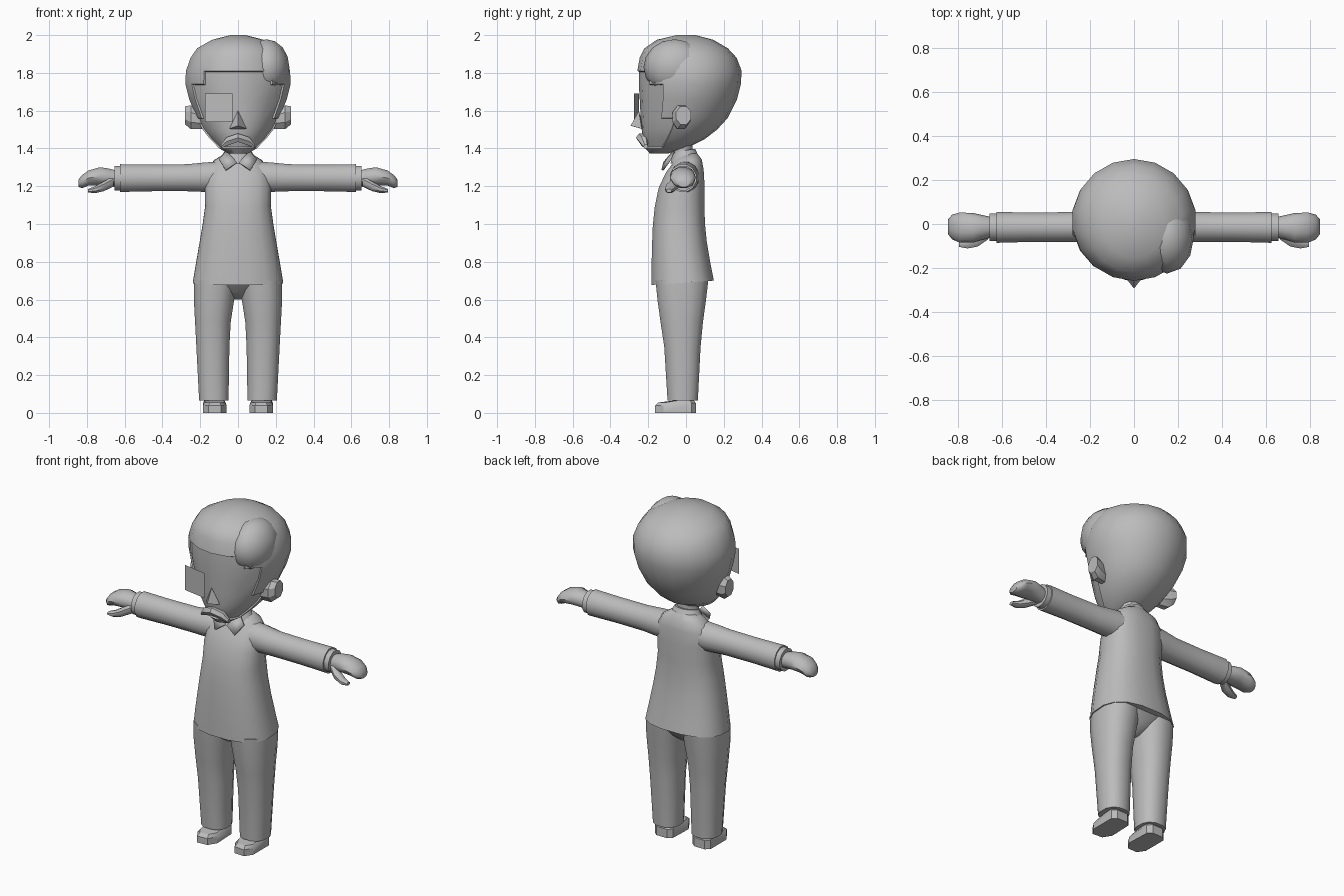
import bpy, bmesh, math
from mathutils import Vector

if "Cube" in bpy.data.objects:
    bpy.data.objects.remove(bpy.data.objects["Cube"])

grey = bpy.data.materials.new("plain_grey")
grey.diffuse_color = (0.5, 0.5, 0.5, 1)
grey.use_nodes = True
grey.node_tree.nodes["Principled BSDF"].inputs["Base Color"].default_value = grey.diffuse_color


def finish(name, bm, angle=45):
    bmesh.ops.recalc_face_normals(bm, faces=bm.faces)
    me = bpy.data.meshes.new(name)
    bm.to_mesh(me)
    bm.free()
    me.materials.append(grey)
    ob = bpy.data.objects.new(name, me)
    bpy.context.collection.objects.link(ob)
    bpy.ops.object.select_all(action='DESELECT')
    ob.select_set(True)
    bpy.context.view_layer.objects.active = ob
    bpy.ops.object.shade_smooth_by_angle(angle=math.radians(angle))
    return ob


def loft(rings, n=12, power=2.0, axis='Z', side=1, tilt=0.0):
    """Skin of oval rings. Z rings: (z, x centre, half width, y front, y back).
    X rings: (x, z centre, half height, y front, y back)."""
    bm = bmesh.new()
    loops = []
    for t, c, r, yf, yb in rings:
        loop = []
        for i in range(n):
            a = 2 * math.pi * (i + 0.5) / n
            ca, sa = math.cos(a), math.sin(a)
            u = c + r * math.copysign(abs(ca) ** (2 / power), ca)
            v = (yf + yb) / 2 + (yb - yf) / 2 * math.copysign(abs(sa) ** (2 / power), sa)
            co = (side * u, v, t + tilt * v) if axis == 'Z' else (side * t, v, u)
            loop.append(bm.verts.new(co))
        loops.append(loop)
    for a, b in zip(loops, loops[1:]):
        for i in range(n):
            j = (i + 1) % n
            bm.faces.new((a[i], a[j], b[j], b[i]))
    bm.faces.new(loops[0])
    bm.faces.new(loops[-1])
    return bm


def plate(name, points, thick):
    """Thin sheet with a solidify modifier."""
    bm = bmesh.new()
    bm.faces.new([bm.verts.new(p) for p in points])
    ob = finish(name, bm)
    if thick:
        mod = ob.modifiers.new("thickness", 'SOLIDIFY')
        mod.thickness = thick
        mod.offset = 0
    return ob


# Head, with the face set slightly back inside the hair edge
bm = loft([(1.372, 0, .05, -.19, -.10), (1.40, 0, .10, -.215, 0), (1.45, 0, .15, -.235, .10),
           (1.50, 0, .19, -.243, .165), (1.56, 0, .222, -.248, .22), (1.66, 0, .262, -.253, .27),
           (1.74, 0, .283, -.258, .29), (1.81, 0, .28, -.258, .295), (1.88, 0, .255, -.245, .268),
           (1.93, 0, .22, -.22, .222), (1.975, 0, .14, -.155, .145), (2.0, 0, .04, -.05, .05)], n=18)
face = []
for f in bm.faces:
    c = f.calc_center_median()
    if c.z < 1.83 and c.y < -.10 and abs(c.x) < .21 and c.z > 1.4:
        face.append(f)
bmesh.ops.recalc_face_normals(bm, faces=bm.faces)
bmesh.ops.inset_region(bm, faces=face, thickness=.004, depth=-.008, use_even_offset=True)
finish("head", bm)

# Swept hair lock beside the parting
bm = bmesh.new()
bmesh.ops.create_uvsphere(bm, u_segments=12, v_segments=8, radius=1)
for v in bm.verts:
    v.co = Vector((.15 + .122 * v.co.x, -.06 + .165 * v.co.y, 1.83 + .148 * v.co.z))
finish("hair_lock", bm)

# Nose: wedge pointing forward
bm = bmesh.new()
top, tip = bm.verts.new((0, -.25, 1.60)), bm.verts.new((0, -.293, 1.52))
left, right = bm.verts.new((-.045, -.235, 1.505)), bm.verts.new((.045, -.235, 1.505))
back = bm.verts.new((0, -.22, 1.50))
for tri in ((top, left, tip), (top, tip, right), (left, back, tip), (tip, back, right),
            (top, back, left), (top, right, back)):
    bm.faces.new(tri)
finish("nose", bm, 30)

# Moustache: arched bar drooping at both ends
finish("moustache", loft([(x, z, r, -.225 - d, -.20) for x, z, r, d in
       ((-.09, 1.41, .012, .0), (-.06, 1.437, .026, .022), (0, 1.457, .026, .04),
        (.06, 1.437, .026, .022), (.09, 1.41, .012, .0))], n=6, axis='X'), 30)

# Square lens over one eye
plate("eye_lens", [(-.175, -.25, 1.54), (-.03, -.275, 1.54), (-.03, -.275, 1.69), (-.175, -.25, 1.69)], 0)

# Neck and collar band
finish("neck", loft([(1.30, 0, .07, -.075, .035), (1.44, 0, .065, -.07, .035)]))
finish("collar", loft([(1.335, 0, .105, -.085, .075), (1.39, 0, .07, -.07, .05)], tilt=.18))

# Jacket with a flared hem that rises to the back
finish("jacket", loft([(.69, 0, .243, -.185, .15), (.78, 0, .228, -.185, .132), (.90, 0, .207, -.182, .112),
                       (1.0, 0, .19, -.178, .102), (1.1, 0, .176, -.168, .10), (1.2, 0, .178, -.147, .10),
                       (1.28, 0, .17, -.108, .095), (1.335, 0, .13, -.065, .085),
                       (1.37, 0, .075, -.05, .06)], n=16, power=2.5, tilt=.07))

# Seat of the trousers joining the legs
finish("trouser_seat", loft([(.60, 0, .03, -.06, .03), (.64, 0, .10, -.12, .08),
                             (.70, 0, .225, -.165, .12)], n=12, power=2.4))

for s, word in ((-1, "right"), (1, "left")):
    # Legs
    finish(word + "_leg", loft([(.065, .128, .08, -.10, .065), (.35, .133, .09, -.118, .08),
                                (.48, .133, .097, -.138, .093), (.60, .127, .11, -.155, .11),
                                (.70, .12, .115, -.165, .122)], n=12, power=2.4, side=s))
    # Shoes: flat sole, low toe, taller heel
    outline = [(-.06, .03), (-.065, -.11), (-.035, -.16), (.03, -.165), (.06, -.12), (.06, .03), (.035, .052), (-.035, .052)]
    bm = bmesh.new()
    layers = []
    for k, inset in ((0, 1), (.7, 1), (1, .82)):
        layers.append([bm.verts.new((s * (.125 + x * inset), -.056 + (y + .056) * inset,
                       k * (.055 if y < -.1 else .075))) for x, y in outline])
    for a, b in zip(layers, layers[1:]):
        for i in range(8):
            j = (i + 1) % 8
            bm.faces.new((a[i], a[j], b[j], b[i]))
    bm.faces.new(layers[0])
    bm.faces.new(layers[-1])
    finish(word + "_shoe", bm, 30)

    # Sleeve and shirt cuff
    finish(word + "_sleeve", loft([(.08, 1.25, .085, -.085, .075), (.17, 1.248, .081, -.085, .07),
                                   (.27, 1.245, .074, -.083, .057), (.45, 1.244, .073, -.083, .054),
                                   (.625, 1.243, .076, -.088, .057)], n=12, axis='X', side=s))
    finish(word + "_cuff", loft([(.60, 1.243, .067, -.08, .05), (.655, 1.243, .067, -.08, .05)],
                                n=12, axis='X', side=s))
    # Mitten hand and thumb
    finish(word + "_hand", loft([(.64, 1.24, .045, -.06, .03), (.685, 1.248, .048, -.07, .04),
                                 (.73, 1.253, .05, -.085, .05), (.79, 1.244, .042, -.085, .052),
                                 (.825, 1.225, .037, -.07, .043), (.845, 1.215, .02, -.045, .02)],
                                n=10, axis='X', side=s))
    finish(word + "_thumb", loft([(.66, 1.225, .03, -.07, -.02), (.71, 1.2, .028, -.105, -.04),
                                  (.755, 1.182, .02, -.113, -.06), (.795, 1.176, .01, -.105, -.075)],
                                 n=8, axis='X', side=s))
    # Ears
    finish(word + "_ear", loft([(.18, 1.55, .05, -.07, .0), (.25, 1.565, .068, -.075, .025),
                                (.28, 1.575, .052, -.055, .03)], n=8, axis='X', side=s), 30)
    # Collar flaps
    plate(word + "_collar_flap", [(s * .06, -.065, 1.385), (s * .10, -.085, 1.34), (s * .065, -.125, 1.285),
                                  (s * .005, -.115, 1.325)], .012)
